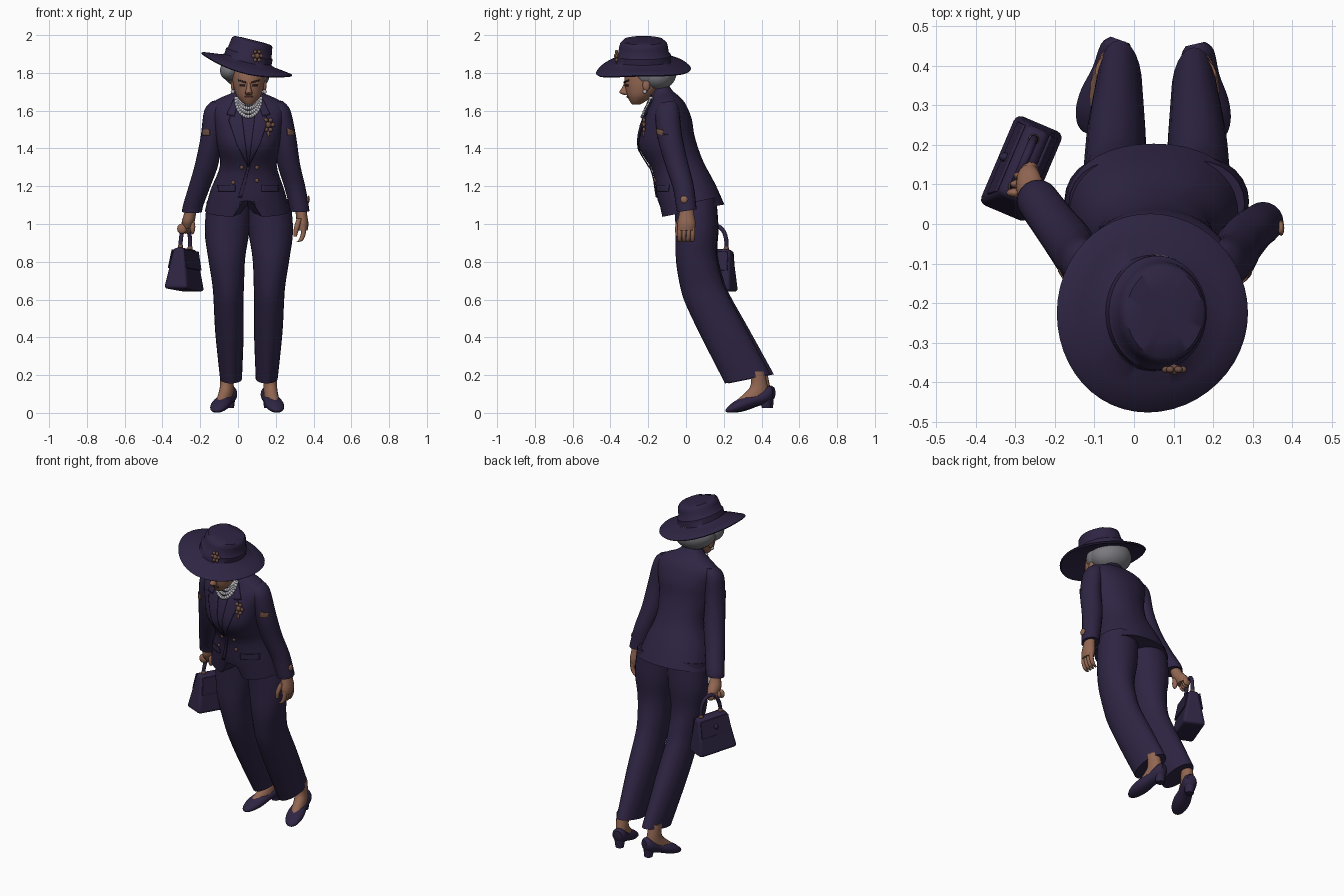
import bpy, bmesh, math
from mathutils import Matrix, Vector
from mathutils.bvhtree import BVHTree

if "Cube" in bpy.data.objects:
    bpy.data.objects.remove(bpy.data.objects["Cube"])


def material(name, rgb):
    m = bpy.data.materials.new(name)
    m.diffuse_color = (*rgb, 1)
    m.use_nodes = True
    m.node_tree.nodes["Principled BSDF"].inputs["Base Color"].default_value = m.diffuse_color
    return m


PLUM = material("plum_cloth", (0.028, 0.018, 0.056))
SKIN = material("skin", (0.29, 0.135, 0.085))
HAIR = material("grey_hair", (0.19, 0.19, 0.21))
PEARL = material("pearl", (0.48, 0.48, 0.52))
BRONZE = material("bronze", (0.16, 0.08, 0.055))
DARK = material("dark_features", (0.03, 0.015, 0.015))
LIPS = material("lips", (0.17, 0.055, 0.045))


def finish(bm, name, mat):
    bmesh.ops.recalc_face_normals(bm, faces=bm.faces)
    me = bpy.data.meshes.new(name)
    bm.to_mesh(me)
    bm.free()
    me.materials.append(mat)
    ob = bpy.data.objects.new(name, me)
    bpy.context.collection.objects.link(ob)
    return ob


def spline(rings, steps):
    """Catmull-Rom interpolation of the ring parameters."""
    out = []
    for i in range(len(rings) - 1):
        p = [rings[max(0, min(len(rings) - 1, i + k))] for k in (-1, 0, 1, 2)]
        for s in range(steps):
            t = s / steps
            out.append([0.5 * (2 * b + (c - a) * t + (2 * a - 5 * b + 4 * c - d) * t * t
                               + (3 * b - a - 3 * c + d) * t ** 3) for a, b, c, d in zip(*p)])
    return out + [list(rings[-1])]


def loft(name, rings, mat, n=24, tilt=0.0, p=2.0, steps=4, M=None, deform=None):
    """Skin through elliptical rings (x, y, z, rx, ry); tilt raises the back of each ring."""
    bm = bmesh.new()
    loops = []
    for x, y, z, rx, ry in spline(rings, steps):
        loop = []
        for k in range(n):
            a = 2 * math.pi * k / n
            c, s = math.cos(a), math.sin(a)
            dx = rx * math.copysign(abs(c) ** (2 / p), c)
            dy = ry * math.copysign(abs(s) ** (2 / p), s)
            v = Vector((x + dx, y + dy, z + tilt * dy))
            if deform:
                v = deform(v)
            loop.append(bm.verts.new(M @ v if M else v))
        loops.append(loop)
    for a, b in zip(loops, loops[1:]):
        for k in range(n):
            bm.faces.new((a[k], a[(k + 1) % n], b[(k + 1) % n], b[k]))
    for loop in (loops[0], loops[-1]):
        mid = bm.verts.new(sum((v.co for v in loop), Vector()) / n)
        for k in range(n):
            bm.faces.new((loop[k], loop[(k + 1) % n], mid))
    return finish(bm, name, mat)


def balls(name, items, mat, rot=None, seg=16):
    """Ellipsoids given as (centre, radii), joined in one object."""
    bm = bmesh.new()
    for loc, r in items:
        M = Matrix.Translation(loc) @ (rot or Matrix()) @ Matrix.Diagonal((*r, 1))
        bmesh.ops.create_uvsphere(bm, u_segments=seg, v_segments=max(6, seg // 2), radius=1, matrix=M)
    return finish(bm, name, mat)


def surface(ob):
    tree = BVHTree.FromPolygons([v.co for v in ob.data.vertices], [p.vertices for p in ob.data.polygons])

    def front(x, z, off=0.0):
        hit = tree.ray_cast(Vector((x, -2, z)), Vector((0, 1, 0)))[0]
        hit = hit or tree.find_nearest(Vector((x, -0.3, z)))[0]
        return Vector((hit.x, hit.y - off, hit.z))
    return front


def patch(name, front, quad, mat, off=0.004, n=8):
    """Thin plate laid over a front surface; quad corners are (x, z)."""
    bm = bmesh.new()
    a, b, c, d = [Vector(q) for q in quad]
    g = [[bm.verts.new(front(*a.lerp(b, i / n).lerp(d.lerp(c, i / n), j / n), off))
          for j in range(n + 1)] for i in range(n + 1)]
    for i in range(n):
        for j in range(n):
            bm.faces.new((g[i][j], g[i + 1][j], g[i + 1][j + 1], g[i][j + 1]))
    ob = finish(bm, name, mat)
    mod = ob.modifiers.new("thick", 'SOLIDIFY')
    mod.thickness, mod.offset = 0.006, 0
    return ob


def box(xz, w, h):
    x, z = xz
    return [(x - w, z - h), (x + w, z - h), (x + w, z + h), (x - w, z + h)]


# Jacket, with a notch cut up the front of the hem
def hem(v):
    if v.z < 1.12 and v.y < 0:
        v.z += max(0, 0.12 - 1.6 * abs(v.x - 0.05)) * max(0, (1.12 - v.z) / 0.08)
    return v


jacket = loft("jacket", [(.05, .035, 1.07, .225, .168), (.05, 0, 1.18, .195, .155), (.055, -.045, 1.31, .15, .134),
                         (.055, -.1, 1.43, .168, .147), (.055, -.105, 1.53, .185, .135), (.053, -.105, 1.61, .197, .105),
                         (.05, -.108, 1.655, .165, .078), (.05, -.125, 1.69, .088, .058), (.05, -.138, 1.72, .058, .05)],
              PLUM, n=40, tilt=.2, p=2.2, deform=hem)
chest = surface(jacket)

# Lapels, collar wings, pocket flaps and front edge
for s, side in ((-1, "right"), (1, "left")):
    X = lambda x: .055 + s * x
    patch(side + "_lapel", chest, [(X(.045), 1.66), (X(.105), 1.55), (X(.06), 1.42), (X(.0), 1.3)], PLUM, .008)
    patch(side + "_collar", chest, [(X(.04), 1.69), (X(.075), 1.665), (X(.115), 1.58), (X(.075), 1.57)], PLUM, .012)
    patch(side + "_pocket_flap", chest, box((X(.115), 1.19), .045, .017), PLUM, .005)
patch("front_edge", chest, [(.05, 1.31), (.065, 1.31), (.02, 1.14), (.0, 1.14)], PLUM, .005)
balls("jacket_buttons", [(chest(x, z), (.011, .008, .011)) for x, z in
                         ((-.025, 1.22), (.1, 1.3), (.1, 1.23), (.02, 1.3))], BRONZE, seg=10)

# Trousers: two overlapping legs
LEG = [(-.045, .05, 1.12, .12, .11), (-.058, .06, .96, .118, .112), (-.06, .06, .82, .098, .107),
       (-.052, .09, .68, .084, .11), (-.05, .125, .59, .079, .113), (-.045, .215, .42, .075, .118),
       (-.037, .345, .18, .058, .12)]
loft("right_trouser_leg", LEG, PLUM, tilt=.2)
loft("left_trouser_leg", [(.115 - x, y - .02 * (1.1 - z), z, a, b) for x, y, z, a, b in LEG], PLUM, tilt=.2)

# Shoes with heels, and bare insteps
for side, hx, hy, turn in (("right", -.035, .465, -20), ("left", .155, .455, 13)):
    base = Matrix.Translation((hx, hy, 0)) @ Matrix.Rotation(math.radians(turn), 4, 'Z')
    lay = base @ Matrix.Rotation(math.pi / 2, 4, 'X')
    loft(side + "_shoe", [(0, .105, 0, .025, .03), (0, .098, .025, .042, .045), (0, .07, .09, .042, .035),
                          (0, .05, .15, .05, .036), (0, .033, .2, .046, .03), (0, .018, .235, .03, .017),
                          (0, .013, .25, .01, .006)], PLUM, n=20, M=lay)
    loft(side + "_shoe_heel", [(0, -.03, .025, .024, .024), (0, -.035, .09, .034, .034)], PLUM, n=14, steps=1, M=base)
    loft(side + "_foot", [(0, -.11, .065, .036, .085), (0, -.08, .11, .036, .062), (0, -.07, .15, .035, .045),
                          (0, -.08, .22, .035, .04)], SKIN, n=16, M=base)

# Sleeves
arm_r = loft("right_sleeve", [(-.105, -.1, 1.648, .035, .04), (-.125, -.1, 1.6, .054, .062), (-.142, -.085, 1.46, .056, .064),
                              (-.165, -.045, 1.32, .062, .06), (-.2, 0, 1.21, .058, .055), (-.237, .05, 1.1, .054, .054),
                              (-.243, .06, 1.065, .053, .052)], PLUM, n=20, tilt=.15)
arm_l = loft("left_sleeve", [(.205, -.1, 1.648, .035, .04), (.224, -.1, 1.6, .054, .062), (.25, -.085, 1.46, .058, .064),
                             (.268, -.05, 1.32, .06, .06), (.3, -.015, 1.2, .056, .055), (.322, 0, 1.1, .052, .053),
                             (.326, .004, 1.07, .052, .052)], PLUM, n=20, tilt=.15)
patch("right_sleeve_trim", surface(arm_r), box((-.17, 1.485), .02, .016), BRONZE, .003, 4)
patch("left_sleeve_trim", surface(arm_l), box((.283, 1.485), .022, .014), BRONZE, .003, 4)
balls("left_cuff_button", [((.372, -.01, 1.13), (.008, .02, .02))], SKIN, seg=12)

# Left hand hanging, fingers curled
loft("left_hand", [(.33, .003, 1.09, .03, .034), (.336, .003, 1.05, .03, .04), (.342, .003, 1, .031, .048),
                   (.342, .0, .965, .026, .044)], SKIN, n=16)
for k in range(4):
    y = -.033 + .023 * k
    loft("left_finger_%d" % k, [(.345, y, .985, .014, .013), (.345, y, .945, .013, .012),
                                (.33, y - .002, .912, .012, .011), (.312, y - .004, .905, .007, .008)], SKIN, n=10)
loft("left_thumb", [(.325, -.03, 1.03, .014, .015), (.31, -.046, .98, .014, .013), (.303, -.045, .935, .009, .009)],
     SKIN, n=10)

# Handbag: tapered body, flap, fittings and arched handle
bag = Matrix.Translation((-.285, .14, 0)) @ Matrix.Rotation(math.radians(67), 4, 'Z')
bag = bag @ Matrix.Translation((0, 0, .66)) @ Matrix.Rotation(math.radians(4), 4, 'Y')


def tapered(name, zs, mat, bevel):
    bm = bmesh.new()
    bmesh.ops.create_cube(bm, size=1)
    for v in bm.verts:
        z, w, d, oy = zs[v.co.z > 0]
        v.co = bag @ Vector((2 * v.co.x * w, 2 * v.co.y * d + oy, z))
    ob = finish(bm, name, mat)
    mod = ob.modifiers.new("bevel", 'BEVEL')
    mod.width, mod.segments = bevel, 3
    return ob


tapered("bag_body", [(-.01, .125, .068, 0), (.21, .095, .03, 0)], PLUM, .018)
for s in (-1, 1):
    tapered("bag_flap", [(.1, .1, .004, s * .052), (.2, .092, .004, s * .036)], PLUM, .003)
balls("bag_fittings", [(bag @ Vector((x, 0, .215)), (.014, .014, .018)) for x in (-.065, .065)], BRONZE, seg=12)
balls("bag_clasp", [(bag @ Vector((0, .05, .15)), (.014, .012, .016))], PLUM, seg=12)
cu = bpy.data.curves.new("bag_handle", 'CURVE')
cu.dimensions, cu.bevel_depth, cu.bevel_resolution = '3D', .011, 3
sp = cu.splines.new('POLY')
sp.points.add(16)
for k, pt in enumerate(sp.points):
    a = math.pi * k / 16
    pt.co = (*(bag @ Vector((.066 * math.cos(a), 0, .205 + .125 * math.sin(a) ** .8))), 1)
handle = bpy.data.objects.new("bag_handle", cu)
cu.materials.append(PLUM)
bpy.context.collection.objects.link(handle)

# Right hand gripping the handle
loft("right_hand", [(-.246, .062, 1.09, .03, .032), (-.255, .075, 1.05, .032, .036), (-.264, .095, 1.01, .034, .05),
                    (-.268, .115, .975, .026, .045)], SKIN, n=16)
along = Vector((.1, .24, 0)).normalized()
balls("right_fingers", [(Vector((-.283, .112, .975)) + along * (.024 * (k - 1.5)), (.026, .013, .027))
                        for k in range(4)], SKIN, seg=12)
balls("right_thumb", [((-.24, .075, .985), (.014, .018, .04))], SKIN, seg=12)

# Head and neck
loft("neck", [(.052, -.12, 1.64, .056, .055), (.053, -.16, 1.7, .05, .05), (.054, -.19, 1.76, .055, .055)], SKIN, n=18)
head = loft("head", [(.057, -.265, 1.632, .018, .02), (.057, -.258, 1.645, .036, .037), (.057, -.245, 1.675, .062, .065),
                     (.057, -.232, 1.71, .076, .087), (.056, -.225, 1.75, .084, .1), (.055, -.222, 1.8, .086, .1),
                     (.052, -.22, 1.86, .07, .085)], SKIN, n=32)
face = surface(head)
loft("nose", [(.057, -.312, 1.683, .014, .015), (.057, -.327, 1.696, .019, .026), (.057, -.322, 1.72, .012, .018),
              (.056, -.315, 1.752, .01, .01)], SKIN, n=12)
for s in (-1, 1):
    patch("eye", face, box((.057 + s * .034, 1.733), .014, .005), DARK, .002, 4)
    patch("brow", face, [(.057 + s * .016, 1.745), (.057 + s * .055, 1.757), (.057 + s * .055, 1.764),
                         (.057 + s * .016, 1.754)], DARK, .004, 4)
    balls("ear", [((.057 + s * .083, -.21, 1.735), (.012, .02, .032))], SKIN)
    balls("earring", [((.057 + s * .085, -.218, 1.7), (.011, .011, .011))], PEARL, seg=10)
patch("mouth", face, box((.057, 1.672), .022, .005), LIPS, .003, 4)
roll = Matrix.Rotation(math.radians(14), 4, 'Y')
balls("hair", [((.04, -.155, 1.8), (.128, .105, .09)), ((-.045, -.215, 1.815), (.05, .07, .055)),
               ((.125, -.2, 1.79), (.035, .06, .055))], HAIR, rot=roll, seg=28)

# Hat: drooping brim, band and crown, cocked to one side
def droop(v):
    r = math.hypot(v.x, v.y) / .245
    f = v.y / .245
    v.z -= (.01 * r + (.045 if f < 0 else .022) * f * f) * (r > .45) * r
    return v


PROFILE = [(.1, -.012), (.2, -.012), (.243, -.012), (.249, -.004), (.24, .002), (.19, .005), (.145, .008), (.135, .014),
           (.134, .045), (.125, .052), (.119, .09), (.115, .106), (.105, .115), (.06, .118)]
tip = Matrix.Translation((.05, -.225, 1.86)) @ roll
loft("hat", [(0, 0, z, r * (.95 if r < .14 else 1), r * (1.08 if r < .14 else 1.01)) for r, z in PROFILE],
     PLUM, n=48, steps=1, M=tip, deform=droop)

# Brooches: a centre with a ring of petals
for name, c, r in (("hat_brooch", Vector((.102, -.368, 1.89)), .021), ("jacket_brooch", chest(.16, 1.525, .006), .024)):
    petals = [(c, (r * .7, .014, r * .7))]
    for k in range(6):
        a = k * math.pi / 3
        petals.append((c + Vector((math.cos(a) * r, 0, math.sin(a) * r * 1.2)), (r * .5, .009, r * .5)))
    if name == "jacket_brooch":
        petals.append((c - Vector((0, 0, r * 2)), (r * .3, .008, r * .8)))
    balls(name, petals, BRONZE, seg=10)

# Pearl necklace in four strands
pearls = []
for d in (.03, .052, .074, .096):
    for k in range(19):
        t = math.pi * (k / 18 - .5)
        x, z = .055 + (.045 + d * .22) * math.sin(t), 1.665 - d * math.cos(t)
        pearls.append((chest(x, z, .012), (.0105, .0105, .0105)))
balls("pearl_necklace", pearls, PEARL, seg=8)

# Smooth shading with sharp edges kept
bpy.ops.object.select_all(action='DESELECT')
for ob in bpy.context.scene.objects:
    if ob.type == 'MESH':
        ob.select_set(True)
        bpy.context.view_layer.objects.active = ob
bpy.ops.object.shade_smooth_by_angle(angle=math.radians(45))
